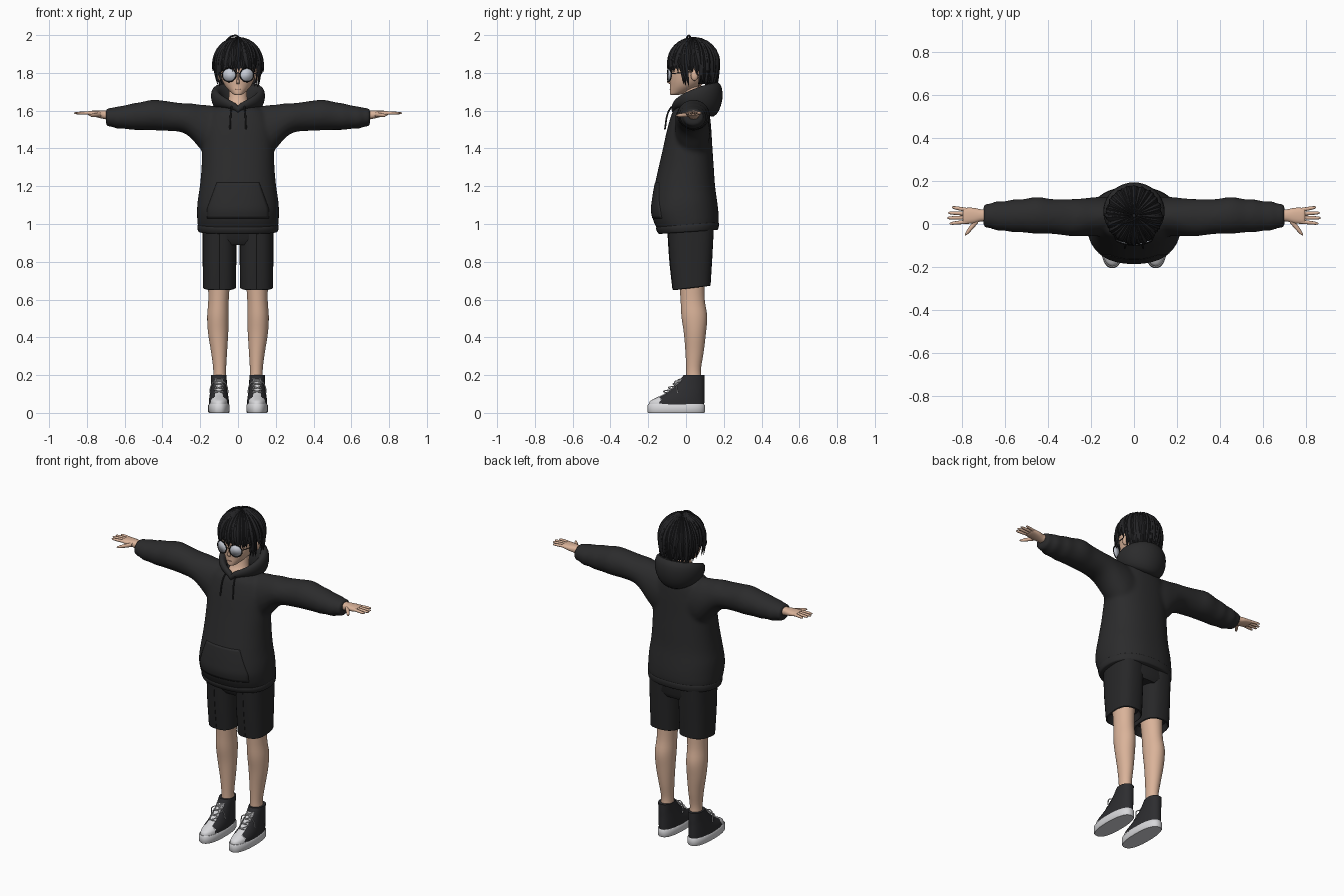
import bpy, bmesh, random
from math import sin, cos, pi, radians
from mathutils import Vector

random.seed(4)
if "Cube" in bpy.data.objects:
    bpy.data.objects.remove(bpy.data.objects["Cube"])


def material(name, *rgb):
    m = bpy.data.materials.new(name)
    m.use_nodes = True
    m.diffuse_color = (*rgb, 1)
    m.node_tree.nodes["Principled BSDF"].inputs["Base Color"].default_value = (*rgb, 1)
    return m


HOODIE = material("charcoal cloth", .024, .024, .025)
SHORTS = material("black cloth", .02, .02, .021)
HAIR = material("black hair", .017, .017, .019)
SKIN = material("skin", .70, .45, .32)
CANVAS = material("dark canvas", .026, .026, .029)
WHITE = material("white rubber", .68, .68, .70)
LENS = material("pale lens", .58, .61, .68)
FRAME = material("black frame", .008, .008, .009)
LIP = material("lip", .40, .20, .15)


def finish(name, bm, *mats):
    bmesh.ops.recalc_face_normals(bm, faces=bm.faces)
    mesh = bpy.data.meshes.new(name)
    bm.to_mesh(mesh)
    bm.free()
    for m in mats:
        mesh.materials.append(m)
    ob = bpy.data.objects.new(name, mesh)
    bpy.context.collection.objects.link(ob)
    return ob


def skin_rings(bm, rings, closed=False):
    loops = [[bm.verts.new(p) for p in ring] for ring in rings]
    pairs = list(zip(loops, loops[1:])) + ([(loops[-1], loops[0])] if closed else [])
    for a, b in pairs:
        for i in range(len(a)):
            j = (i + 1) % len(a)
            bm.faces.new((a[i], a[j], b[j], b[i]))
    if not closed:
        bm.faces.new(loops[0])
        bm.faces.new(loops[-1])


def resample(rows, sub):
    """Catmull-Rom interpolation of the control rings."""
    out = []
    for i in range(len(rows) - 1):
        quad = [rows[max(i - 1, 0)], rows[i], rows[i + 1], rows[min(i + 2, len(rows) - 1)]]
        for k in range(sub):
            t = k / sub
            out.append([b + t / 2 * (c - a + t * (2 * a - 5 * b + 4 * c - d + t * (3 * (b - c) + d - a)))
                        for a, b, c, d in zip(*quad)])
    return out + [list(rows[-1])]


def add_loft(bm, rows, axis="z", power=2, segs=32, sub=4):
    """Rows are (position, centre u, centre v, radius u, radius v)."""
    rings = []
    for pos, cu, cv, ru, rv in resample(rows, sub):
        ring = []
        for k in range(segs):
            c, s = cos(2 * pi * k / segs), sin(2 * pi * k / segs)
            u = cu + ru * abs(c) ** (2 / power) * (1 if c > 0 else -1)
            v = cv + rv * abs(s) ** (2 / power) * (1 if s > 0 else -1)
            ring.append((u, v, pos) if axis == "z" else (pos, u, v))
        rings.append(ring)
    skin_rings(bm, rings)


def loft(name, rows, mat, **kw):
    bm = bmesh.new()
    add_loft(bm, rows, **kw)
    return finish(name, bm, mat)


def depth(rows, cx=0):
    """Turn (z, front y, back y, half width) into loft rows."""
    return [(z, cx, (f + b) / 2, w, (b - f) / 2) for z, f, b, w in rows]


def tilt_hem(ob, below, slope):
    for v in ob.data.vertices:
        if v.co.z < below:
            v.co.z += slope * v.co.y


def cord(name, points, radius, mat, cyclic=False):
    cu = bpy.data.curves.new(name, "CURVE")
    cu.dimensions, cu.bevel_depth, cu.bevel_resolution = "3D", radius, 2
    cu.resolution_u, cu.use_fill_caps = 6, True
    sp = cu.splines.new("BEZIER")
    sp.bezier_points.add(len(points) - 1)
    sp.use_cyclic_u = cyclic
    for bp, p in zip(sp.bezier_points, points):
        bp.co = p
        bp.handle_left_type = bp.handle_right_type = "AUTO"
    cu.materials.append(mat)
    ob = bpy.data.objects.new(name, cu)
    bpy.context.collection.objects.link(ob)


def ball(name, loc, scale, mat):
    bm = bmesh.new()
    bmesh.ops.create_uvsphere(bm, u_segments=24, v_segments=14, radius=1)
    for v in bm.verts:
        v.co = Vector(loc) + v.co * Vector(scale)
    return finish(name, bm, mat)


SIDES = (("left", 1), ("right", -1))

# Hoodie: torso and sleeves fused into one soft surface
bm = bmesh.new()
add_loft(bm, depth([(.965, -.142, .165, .205), (1.0, -.16, .173, .214), (1.06, -.184, .172, .217),
                    (1.12, -.18, .165, .214), (1.2, -.167, .154, .202), (1.3, -.145, .147, .193),
                    (1.4, -.122, .14, .19), (1.5, -.1, .134, .185), (1.57, -.08, .127, .165),
                    (1.6, -.066, .12, .14), (1.625, -.04, .11, .1)]), power=2.3, segs=48)
for _, s in SIDES:
    sleeve = [(.05, .035, 1.47, .085, .14), (.14, .035, 1.485, .092, .142), (.2, .033, 1.515, .09, .117),
              (.25, .03, 1.547, .088, .092), (.3, .03, 1.563, .086, .077), (.38, .035, 1.572, .081, .079),
              (.45, .04, 1.577, .086, .081), (.52, .038, 1.571, .077, .073), (.56, .038, 1.568, .077, .07),
              (.6, .037, 1.566, .069, .062), (.64, .038, 1.563, .069, .059), (.665, .038, 1.565, .058, .051),
              (.7, .038, 1.565, .055, .047)]
    add_loft(bm, [(s * x, y, z, a, b) for x, y, z, a, b in sleeve], axis="x")
hoodie = finish("hoodie", bm, HOODIE)
tilt_hem(hoodie, 1.03, .07)
remesh = hoodie.modifiers.new("fuse", "REMESH")
remesh.mode, remesh.voxel_size, remesh.use_smooth_shade = "VOXEL", .011, True
soften = hoodie.modifiers.new("soften", "SMOOTH")
soften.factor, soften.iterations = .5, 6

band = loft("hem_band", depth([(.957, -.14, .165, .205), (.962, -.148, .17, .211), (.98, -.157, .174, .215),
                               (.995, -.157, .173, .213), (1.0, -.15, .168, .208)]), HOODIE, power=2.3, segs=48)
tilt_hem(band, 2, .07)

# Front pocket projected on the belly
bm = bmesh.new()
bmesh.ops.create_grid(bm, x_segments=20, y_segments=14, size=1)
for v in bm.verts:
    h = (v.co.y + 1) / 2
    v.co = (v.co.x * (.165 - .07 * max(0, h - .25)), -.4, 1.03 + .19 * h)
pocket = finish("front_pocket", bm, HOODIE)
wrap = pocket.modifiers.new("wrap", "SHRINKWRAP")
wrap.target, wrap.wrap_method, wrap.use_project_y, wrap.offset = hoodie, "PROJECT", True, .002
pocket.modifiers.new("thickness", "SOLIDIFY").thickness = .005

# Hood: a roll that rises and swells toward the back
rings = []
for i in range(48):
    t = 2 * pi * i / 48
    k = abs(sin(t / 2))
    centre = Vector((.112 * sin(t), .045 - .105 * cos(t), 1.605 + .075 * k ** .6 - .02 * k ** 4))
    out = Vector((sin(t), -cos(t), 0))
    wide, tall = .016 + .026 * k * k, .02 + .072 * k * k
    rings.append([centre + out * wide * cos(a) + Vector((0, 0, tall * sin(a)))
                  + out * .012 * k * sin(a) for a in [2 * pi * j / 18 for j in range(18)]])
bm = bmesh.new()
skin_rings(bm, rings, closed=True)
finish("hood", bm, HOODIE)

# Head, neck and face
loft("neck", [(1.57, 0, .005, .07, .055), (1.62, 0, .01, .062, .058), (1.66, 0, .022, .05, .047),
              (1.74, 0, .035, .046, .046)], SKIN)
loft("head", depth([(1.682, -.078, -.045, .012), (1.688, -.084, -.02, .027), (1.705, -.085, .03, .046),
                    (1.73, -.084, .075, .068), (1.76, -.085, .11, .084), (1.8, -.084, .135, .095),
                    (1.85, -.078, .145, .1), (1.9, -.06, .135, .092), (1.94, -.02, .1, .06)]), SKIN)
loft("nose", [(1.742, 0, -.082, .008, .006), (1.752, 0, -.088, .009, .013), (1.77, 0, -.084, .006, .01),
              (1.8, 0, -.08, .004, .005)], SKIN, segs=12)
ball("mouth", (0, -.085, 1.714), (.014, .003, .002), LIP)

for side, s in SIDES:
    ball(side + "_ear", (s * .1, .045, 1.788), (.013, .02, .03), SKIN)

    # Glasses
    rim = []
    bm = bmesh.new()
    for i in range(24):
        a = 2 * pi * i / 24
        x = .047 + .036 * cos(a)
        rim.append(Vector((s * x, -.097 + 3.5 * max(0, x - .01) ** 2, 1.789 + .036 * sin(a))))
    bm.faces.new([bm.verts.new(p) for p in rim])
    lens = finish(side + "_lens", bm, LENS)
    lens.modifiers.new("thickness", "SOLIDIFY").thickness = .004
    cord(side + "_lens_rim", rim[::2], .0028, FRAME, True)
    cord(side + "_temple", [(s * .083, -.078, 1.797), (s * .103, -.02, 1.8), (s * .105, .045, 1.808)], .0025, FRAME)

    # Hoodie drawstring
    cord(side + "_drawstring", [(s * .034, -.076, 1.622), (s * .038, -.095, 1.59), (s * .043, -.112, 1.5)],
         .0045, HOODIE)

    # Hand with four fingers and a thumb
    loft(side + "_palm", [(s * .67, .04, 1.575, .03, .025), (s * .71, .04, 1.578, .028, .022),
                          (s * .745, .039, 1.582, .036, .018), (s * .785, .038, 1.586, .037, .013),
                          (s * .795, .038, 1.586, .032, .009)], SKIN, axis="x", power=2.4, segs=20)
    for finger, root, tip, reach in (("index", .011, .002, .857), ("middle", .03, .028, .868),
                                     ("ring", .048, .052, .864), ("little", .065, .078, .847)):
        rows = []
        for t, r in ((0, .0095), (.35, .009), (.7, .008), (.92, .006), (1, .002)):
            rows.append((s * (.775 + (reach - .775) * t), root + (tip - root) * t, 1.587, r, r * .9))
        loft(side + "_" + finger + "_finger", rows, SKIN, axis="x", segs=12, sub=2)
    loft(side + "_thumb", [(s * .725, .02, 1.58, .016, .013), (s * .75, -.008, 1.577, .016, .011),
                           (s * .772, -.034, 1.575, .013, .009), (s * .785, -.05, 1.575, .004, .003)],
         SKIN, axis="x", segs=14)

    # Shorts leg with a hollow hem and a front crease
    c = s * .098
    trouser = loft(side + "_shorts_leg", [(.7, c, .03, .07, .08), (.657, c, .03, .082, .094), (.66, c, .03, .087, .1),
                                          (.8, c, .026, .089, .112), (.99, c, .025, .089, .123)],
                   SHORTS, power=2.6, sub=1)
    tilt_hem(trouser, .68, .12)
    cord(side + "_shorts_crease", [(c, -.098, .98), (c, -.086, .8), (c, -.07, .655)], .002, SHORTS)

    # Bare leg
    loft(side + "_leg", [(.17, s * .097, .042, .036, .042), (.23, s * .097, .04, .034, .039),
                         (.32, s * .1, .045, .042, .048), (.42, s * .105, .047, .053, .058),
                         (.51, s * .106, .044, .057, .068), (.6, s * .103, .035, .054, .064),
                         (.72, s * .1, .03, .06, .068)], SKIN)

    # High-top shoe: sole, upper coloured by region, laces
    c = s * .101
    loft(side + "_shoe_sole", [(0, c, -.052, .053, .149), (.006, c, -.052, .057, .153),
                               (.04, c, -.052, .057, .152), (.046, c, -.052, .053, .148)],
         WHITE, power=2.4, sub=1, segs=40)
    shoe = loft(side + "_shoe_upper", depth([(.04, -.198, .096, .054), (.062, -.19, .097, .053),
                                             (.08, -.158, .097, .051), (.1, -.118, .097, .048),
                                             (.125, -.083, .097, .045), (.155, -.05, .098, .042),
                                             (.2, -.012, .098, .041)], c), CANVAS, power=2.2, segs=48)
    shoe.data.materials.append(WHITE)
    for f in shoe.data.polygons:
        toe = f.center.y < -.135
        tongue = abs(f.center.x - c) < .02 and f.normal.y < -.3 and f.center.z < .185
        f.material_index = int(toe or tongue)
    for i in range(4):
        y, z = -.112 + .025 * i, .106 + .02 * i
        for d in (-1, 1):
            cord(side + "_lace", [(c - .025 * d, y + .008, z), (c, y - .006, z + .008),
                                  (c + .025 * d, y + .026, z + .016)], .003, WHITE)
    for d in (-1, 1):
        cord(side + "_lace_bow", [(c, -.045, .168), (c + .025 * d, -.06, .165), (c + .044 * d, -.05, .135),
                                  (c + .047 * d, -.045, .105)], .003, WHITE)

cord("glasses_bridge", [(-.012, -.097, 1.795), (0, -.1, 1.799), (.012, -.097, 1.795)], .0025, FRAME)
loft("shorts_waist", [(.89, 0, .03, .13, .1), (.92, 0, .028, .18, .118), (1.05, 0, .02, .18, .12)],
     SHORTS, power=2.6, sub=1)

# Hair: a scalp cap under layers of tapered locks
CROWN, SIZE = Vector((0, .04, 1.85)), Vector((.119, .125, .122))
cap = ball("hair_cap", (0, 0, 0), (1, 1, 1), HAIR)
bm = bmesh.new()
bm.from_mesh(cap.data)
for v in bm.verts:
    if v.co.z < 0:
        grow = max(v.co.xy.length, .01) ** -.55
        v.co.x, v.co.y = v.co.x * grow, v.co.y * grow
    v.co = CROWN + v.co * SIZE
gone = [f for f in bm.faces if f.calc_center_median().z < (1.835 if f.calc_center_median().y < .065 else 1.745)]
bmesh.ops.delete(bm, geom=gone, context="FACES")
bm.to_mesh(cap.data)
bm.free()


def add_lock(bm, az, drop, width, lift, curl, flare):
    rings = []
    for i in range(11):
        s = i / 10
        a = .06 + (pi / 2 + drop - .06) * s
        d = max(0, a - pi / 2)
        r, h = (1 - .17 * d * d, -d) if d else (sin(a), cos(a))
        ang = az + curl * s * s
        out = Vector((sin(ang) * r, -cos(ang) * r, max(h, 0))).normalized()
        mid = CROWN + Vector((sin(ang) * r, -cos(ang) * r, h)) * SIZE * lift + out * flare * s ** 4
        w = width * (1 - s ** 4) * min(1, .2 + 1.6 * s) + .0006
        across = Vector((cos(ang), sin(ang), 0)) * w
        thick = out * (.011 * (1 - s ** 3) + .0006)
        rings.append([mid - across, mid + thick, mid + across, mid - thick])
    skin_rings(bm, rings)


bm = bmesh.new()
for layer in range(3):
    for i in range(28):
        az = 2 * pi * (i + layer / 3) / 28 + random.uniform(-.05, .05)
        turn = abs((az + pi) % (2 * pi) - pi)
        drop = .3 if turn < .9 else .85 if turn < 1.3 else .4 if turn < 1.85 else .92
        add_lock(bm, az, drop + random.uniform(-.1, .14), random.uniform(.016, .022),
                 1.01 + .022 * layer, random.uniform(-.22, .22), random.uniform(-.004, .014))
finish("hair_locks", bm, HAIR)
cord("stray_hair", [(.012, .03, 1.968), (.0, .02, 1.993), (-.03, .01, 1.995), (-.06, 0, 1.972)], .005, HAIR)

# Bake cords to meshes and shade everything smooth with sharp creases
bpy.ops.object.select_all(action="DESELECT")
for ob in bpy.context.scene.objects:
    if ob.type == "CURVE":
        ob.select_set(True)
        bpy.context.view_layer.objects.active = ob
bpy.ops.object.convert(target="MESH")
for ob in bpy.context.scene.objects:
    ob.select_set(ob.type == "MESH")
bpy.ops.object.shade_smooth_by_angle(angle=radians(40))
